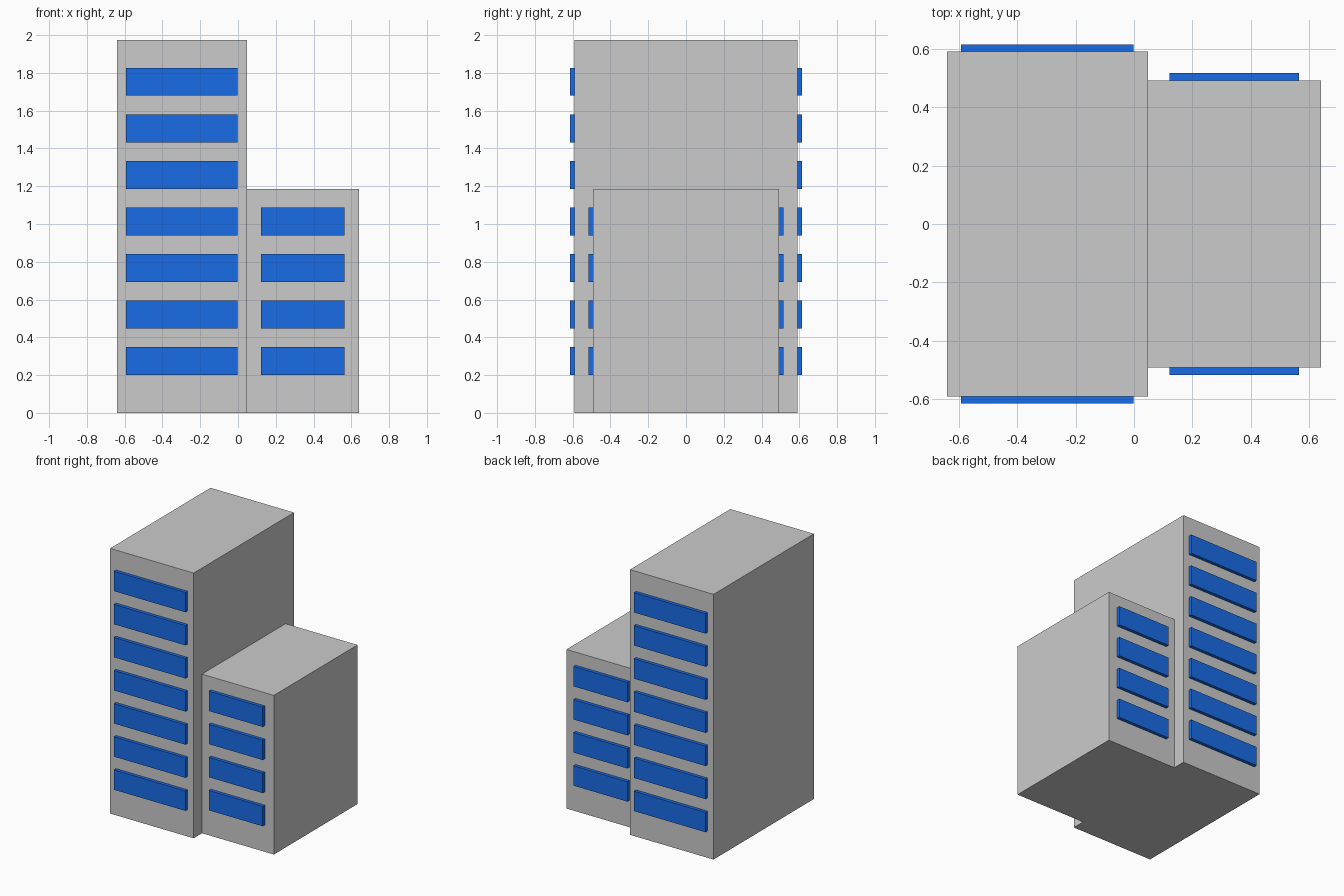
import bpy

if "Cube" in bpy.data.objects:
    bpy.data.objects.remove(bpy.data.objects["Cube"])

blue = bpy.data.materials.new("window_blue")
blue.diffuse_color = (0.01, 0.15, 0.8, 1)
blue.use_nodes = True
blue.node_tree.nodes["Principled BSDF"].inputs["Base Color"].default_value = blue.diffuse_color


def box(name, x0, x1, y0, y1, z0, z1):
    """Axis-aligned box between two corners; mesh centred on its own origin in x and z."""
    bpy.ops.mesh.primitive_cube_add(size=1)
    ob = bpy.context.object
    ob.name = name
    ob.dimensions = (x1 - x0, y1 - y0, z1 - z0)
    ob.location = ((x0 + x1) / 2, (y0 + y1) / 2, (z0 + z1) / 2)
    bpy.context.view_layer.update()
    bpy.ops.object.transform_apply(location=False, rotation=False, scale=True)
    return ob


def window_bands(name, x0, x1, wall_y, floors, body):
    """Stack of window bands on the front wall, mirrored to the back wall."""
    ob = box(name, x0, x1, -wall_y - 0.025, -wall_y + 0.025, 0.20, 0.348)
    ob.data.materials.append(blue)
    stack = ob.modifiers.new("floors", 'ARRAY')
    stack.count = floors
    stack.use_relative_offset = False
    stack.use_constant_offset = True
    stack.constant_offset_displace = (0, 0, 0.2465)
    mirror = ob.modifiers.new("back_side", 'MIRROR')
    mirror.use_axis = (False, True, False)
    mirror.mirror_object = body


# Tall block and lower wing
tower = box("tower", -0.64, 0.048, -0.59, 0.59, 0, 1.975)
wing = box("wing", 0.048, 0.64, -0.492, 0.492, 0, 1.185)

# Window bands, front and back
window_bands("tower_windows", -0.592, -0.002, 0.59, 7, tower)
window_bands("wing_windows", 0.122, 0.565, 0.492, 4, wing)
